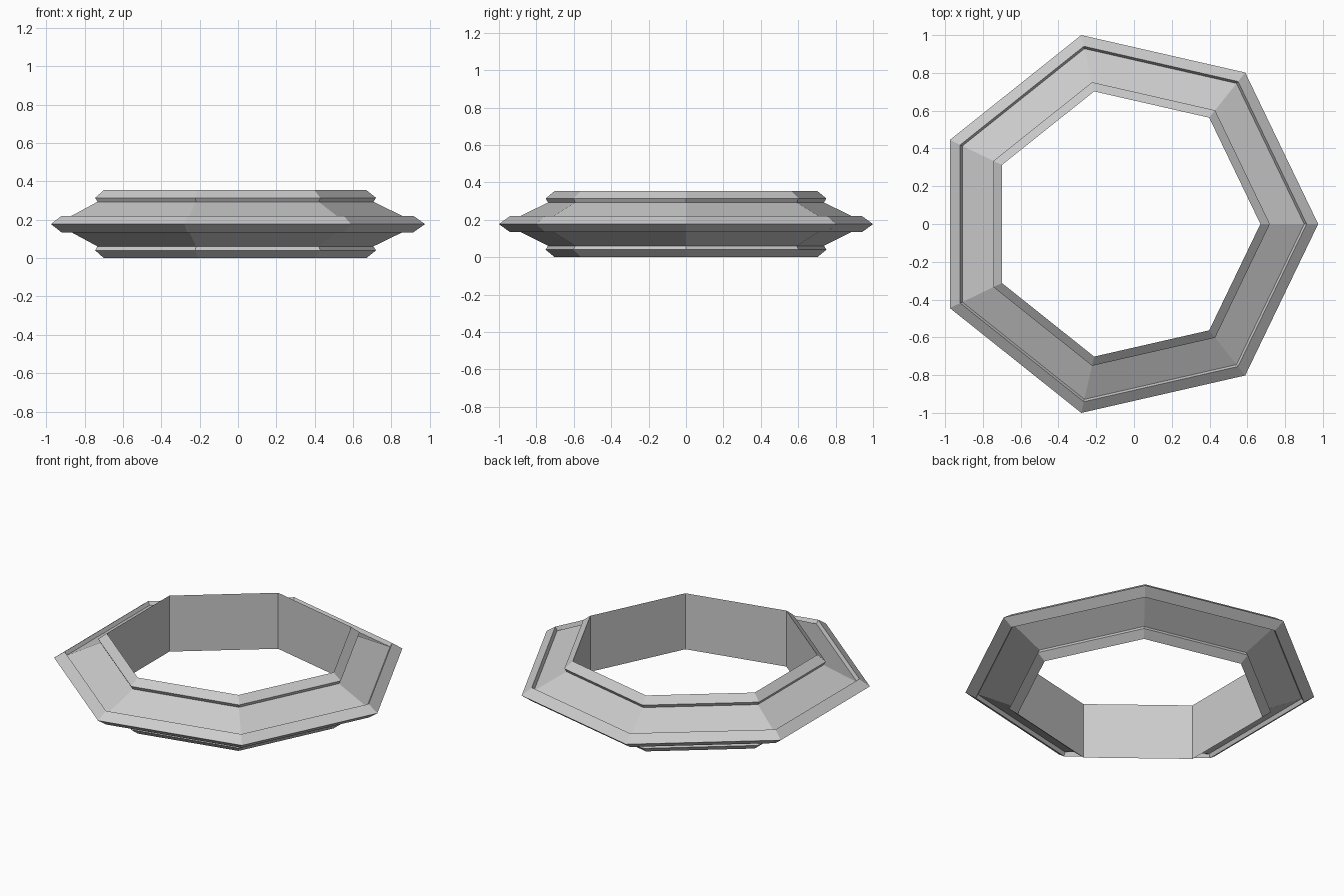
import bpy, bmesh
from math import cos, sin, pi

if "Cube" in bpy.data.objects:
    bpy.data.objects.remove(bpy.data.objects["Cube"])

SIDES = 7
R = 1 / cos(pi / 14)                # corner radius that gives a 2-unit depth
CX = -R * (1 - cos(pi / 7)) / 2     # centres the odd-sided ring's bounds on x
MID = 0.177                         # half of the ring height

# Upper half of the cross-section: (corner radius, height above the middle)
upper = [(0.72, MID), (0.77, 0.137), (0.757, 0.116), (0.952, 0.021), (0.965, 0.043)]
profile = upper + [(R, 0)] + [(r, -z) for r, z in reversed(upper)]

# Sweep the closed cross-section around the heptagon
bm = bmesh.new()
rings = []
for i in range(SIDES):
    a = 2 * pi * i / SIDES
    rings.append([bm.verts.new((CX + r * cos(a), r * sin(a), MID + z)) for r, z in profile])
n = len(profile)
for i in range(SIDES):
    p, q = rings[i], rings[(i + 1) % SIDES]
    for j in range(n):
        k = (j + 1) % n
        bm.faces.new((p[j], p[k], q[k], q[j]))
bmesh.ops.recalc_face_normals(bm, faces=bm.faces)

mesh = bpy.data.meshes.new("heptagonal_ring")
bm.to_mesh(mesh)
bm.free()
bpy.context.collection.objects.link(bpy.data.objects.new("heptagonal_ring", mesh))
